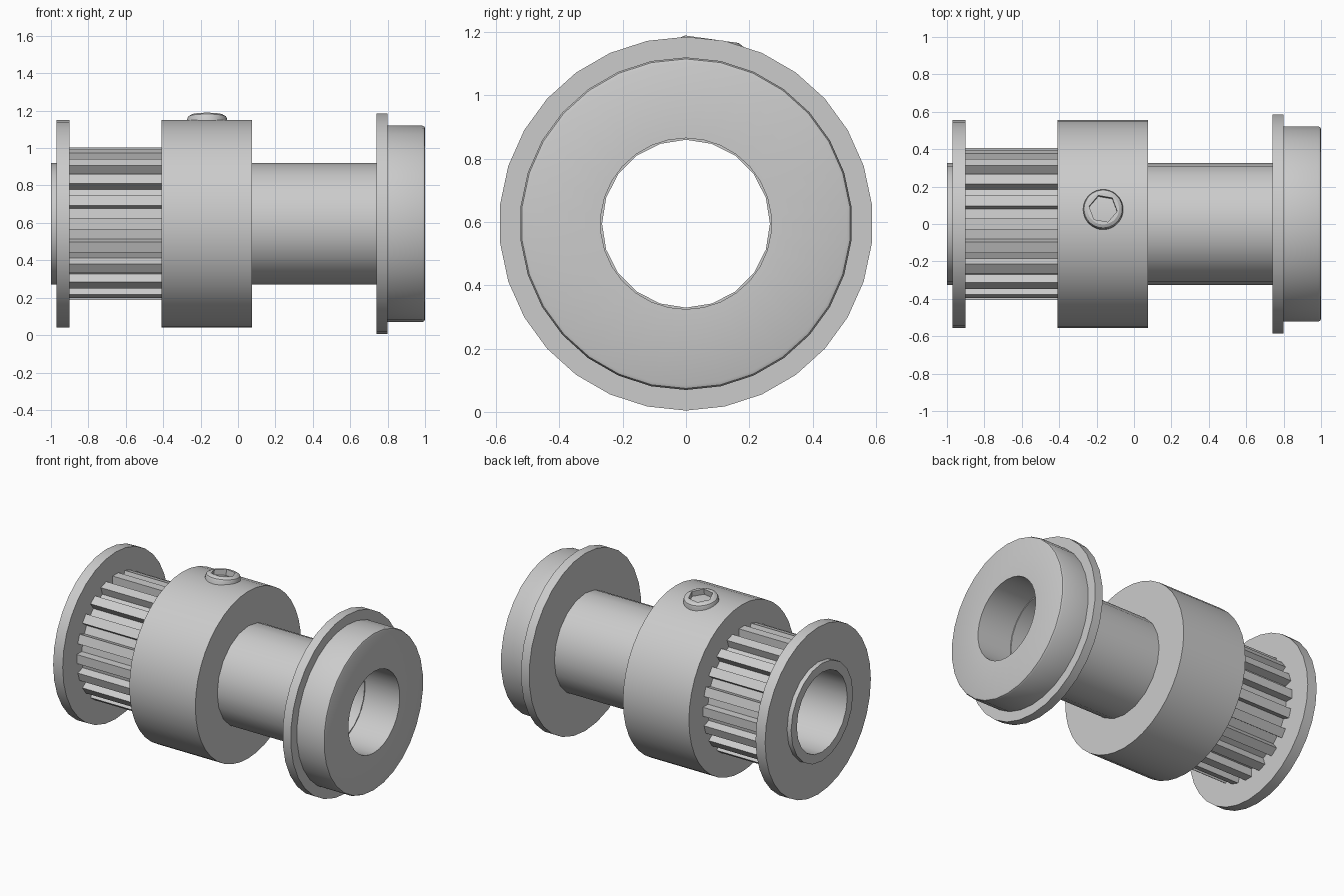
import bpy, bmesh
from math import cos, sin, pi, radians

cube = bpy.data.objects.get("Cube")
if cube:
    bpy.data.objects.remove(cube)

AXIS_Z = 0.595

metal = bpy.data.materials.new("grey metal")
metal.use_nodes = True
metal.diffuse_color = (0.6, 0.6, 0.6, 1)
metal.node_tree.nodes["Principled BSDF"].inputs["Base Color"].default_value = (0.6, 0.6, 0.6, 1)


def even(sides):
    return [2 * pi * i / sides for i in range(sides)]


def hexagon(a):
    """Radius factor that turns a circle into a hexagon."""
    return cos(pi / 6) / cos((a + radians(10)) % (pi / 3) - pi / 6)


def lathe(name, profile, angles, closed=True, rotation=(0, pi / 2, 0), x=0):
    """Skin rings of (height, radius[, shape]); closed joins last to first, else ends are capped."""
    bm = bmesh.new()
    rings = []
    for h, r, *shape in profile:
        f = shape[0] if shape else (lambda a: 1)
        rings.append([bm.verts.new((r * f(a) * cos(a), r * f(a) * sin(a), h)) for a in angles])
    n = len(angles)
    pairs = list(zip(rings, rings[1:]))
    if closed:
        pairs.append((rings[-1], rings[0]))
    else:
        bm.faces.new(rings[0])
        bm.faces.new(rings[-1])
    for lo, hi in pairs:
        for i in range(n):
            j = (i + 1) % n
            bm.faces.new((lo[i], lo[j], hi[j], hi[i]))
    bmesh.ops.recalc_face_normals(bm, faces=bm.faces)
    mesh = bpy.data.meshes.new(name)
    bm.to_mesh(mesh)
    bm.free()
    mesh.materials.append(metal)
    ob = bpy.data.objects.new(name, mesh)
    bpy.context.collection.objects.link(ob)
    ob.location = (x, 0, AXIS_Z)
    ob.rotation_euler = rotation
    bpy.ops.object.select_all(action="DESELECT")
    ob.select_set(True)
    bpy.context.view_layer.objects.active = ob
    bpy.ops.object.shade_smooth_by_angle(angle=radians(28))
    return ob


def ring(name, x0, x1, outer, sides, inner=0.295):
    return lathe(name, [(x0, inner), (x0, outer), (x1, outer), (x1, inner)], even(sides))


# Sleeve running through the whole pulley
ring("sleeve", -1.0, 0.745, 0.325, 20, inner=0.265)

# Flange, clamping hub and bearing flange
ring("end_flange", -0.97, -0.90, 0.555, 32)
ring("hub", -0.41, 0.075, 0.555, 40)

# Bearing with a wide lip and a softened outer corner
lathe("bearing", [(0.74, 0.27), (0.74, 0.59), (0.80, 0.59), (0.80, 0.525),
                  (0.985, 0.525), (0.996, 0.52), (1.0, 0.51), (1.0, 0.27)], even(30))

# Toothed belt section: each tooth has root, tip, tip, root corners
TEETH = 20
corners = [(-4.8, 0.355), (-4.2, 0.408), (4.2, 0.408), (4.8, 0.355)]
angles, radii = [], {}
for t in range(TEETH):
    for offset, r in corners:
        a = 2 * pi * t / TEETH + radians(offset)
        angles.append(a)
        radii[a] = r
lathe("belt_teeth", [(-0.91, 0.295), (-0.91, 1, radii.get), (-0.40, 1, radii.get), (-0.40, 0.295)], angles)

# Set screw with a hexagonal socket, leaning slightly to the back
socket = even(36)
lathe("set_screw", [(0.45, 0.107), (0.565, 0.107), (0.578, 0.102), (0.588, 0.085),
                    (0.588, 0.076, hexagon), (0.50, 0.076, hexagon)],
      [a - radians(10) for a in socket], closed=False, rotation=(radians(-8), 0, 0), x=-0.165)
